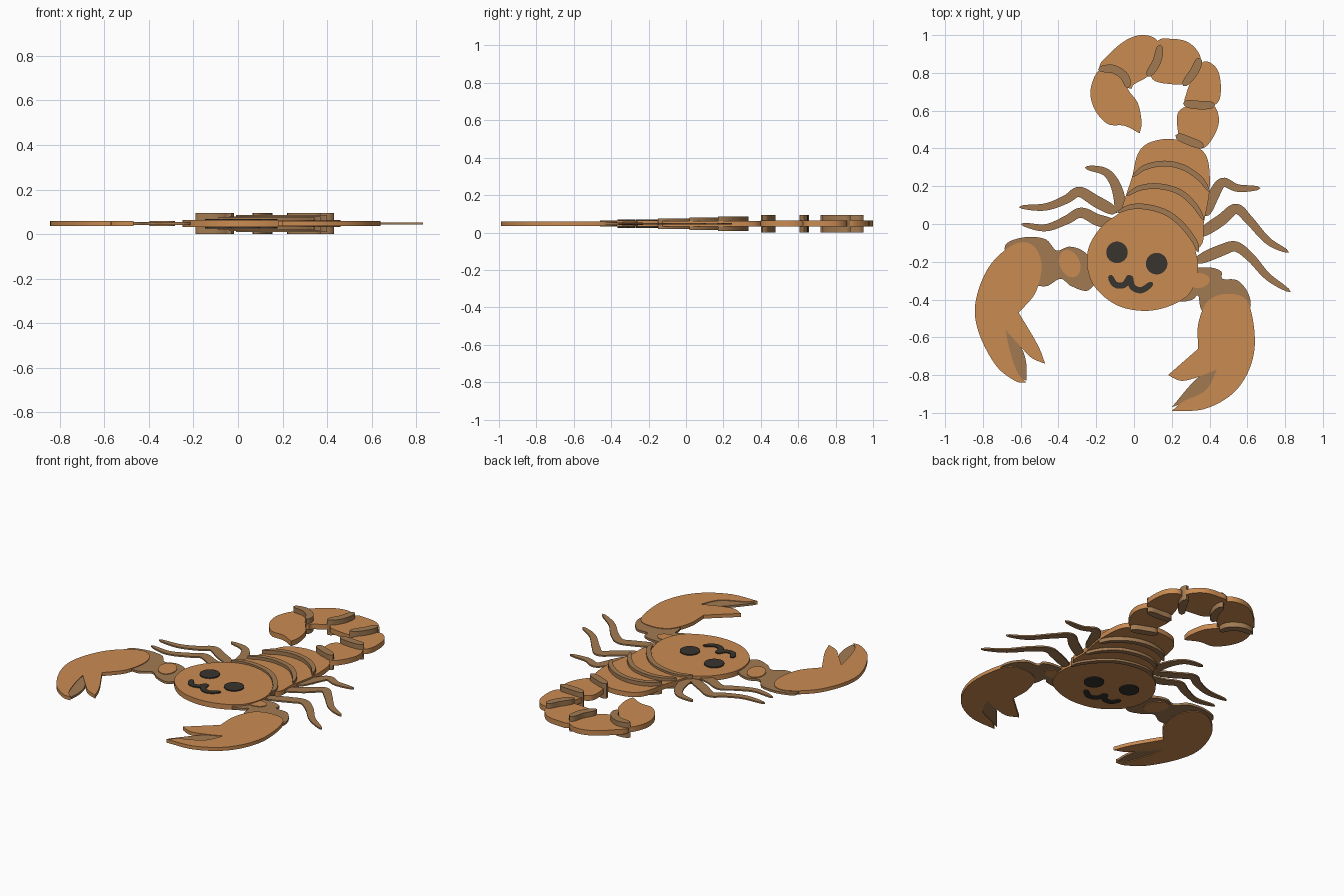
import bpy
import bmesh
import math
from mathutils import Vector

if "Cube" in bpy.data.objects:
    bpy.data.objects.remove(bpy.data.objects["Cube"], do_unlink=True)

UNIT = 0.01      # outlines are drawn in hundredths
MIDDLE = 0.047   # every plate is centred on this height


def make_material(name, red, green, blue):
    material = bpy.data.materials.new(name)
    material.use_nodes = True
    color = (red, green, blue, 1)
    material.diffuse_color = color
    material.node_tree.nodes["Principled BSDF"].inputs["Base Color"].default_value = color
    return material


tan = make_material("tan shell", 0.59, 0.26, 0.085)
brown = make_material("dull brown", 0.36, 0.195, 0.085)
black = make_material("dark face paint", 0.04, 0.033, 0.027)


def spline(points, closed=False, steps=8):
    """Smooth line through the points; an open line keeps its end points."""
    pts = [Vector(p) for p in points]
    count = len(pts)
    if closed:
        pick = lambda i: pts[i % count]
    else:
        ghosts = [2 * pts[0] - pts[1]] + pts + [2 * pts[-1] - pts[-2]]
        pick = lambda i: ghosts[i + 1]
    line = []
    for i in range(count if closed else count - 1):
        a, b, c, d = (pick(i + k) for k in (-1, 0, 1, 2))
        for step in range(steps):
            t = step / steps
            line.append(0.5 * (2 * b + (c - a) * t + (2 * a - 5 * b + 4 * c - d) * t ** 2
                               + (3 * b - a - 3 * c + d) * t ** 3))
    if not closed:
        line.append(pts[-1])
    return line


def plate(name, outline, thickness, material):
    """Flat slab with the given outline, centred on the middle height."""
    clean = []
    for point in outline:
        if not clean or (point - clean[-1]).length > 0.01:
            clean.append(point)
    if (clean[0] - clean[-1]).length < 0.01:
        clean.pop()
    bm = bmesh.new()
    base = MIDDLE - thickness / 2
    face = bm.faces.new([bm.verts.new((p.x * UNIT, p.y * UNIT, base)) for p in clean])
    extruded = bmesh.ops.extrude_face_region(bm, geom=[face], use_keep_orig=True)
    top = [g for g in extruded["geom"] if isinstance(g, bmesh.types.BMVert)]
    bmesh.ops.translate(bm, verts=top, vec=(0, 0, thickness))
    bmesh.ops.recalc_face_normals(bm, faces=bm.faces)
    mesh = bpy.data.meshes.new(name)
    bm.to_mesh(mesh)
    bm.free()
    mesh.materials.append(material)
    obj = bpy.data.objects.new(name, mesh)
    bpy.context.collection.objects.link(obj)
    bpy.ops.object.select_all(action="DESELECT")
    obj.select_set(True)
    bpy.context.view_layer.objects.active = obj
    bpy.ops.object.shade_smooth_by_angle(angle=math.radians(35))
    return obj


def blob(name, points, thickness, material=tan):
    """Slab with one smooth closed outline."""
    plate(name, spline(points, closed=True), thickness, material)


def cornered(name, runs, thickness, material=tan):
    """Slab whose outline is several smooth runs meeting at corners."""
    plate(name, [p for run in runs for p in spline(run)], thickness, material)


def stroke(name, path, start, end, power, thickness, material=brown):
    """Slab following a path; the power sets how blunt its ends are."""
    line = spline(path)
    left, right = [], []
    for i, point in enumerate(line):
        t = i / (len(line) - 1)
        along = (line[min(i + 1, len(line) - 1)] - line[max(i - 1, 0)]).normalized()
        width = (start + (end - start) * t) * math.sqrt(max(0, 1 - abs(2 * t - 1) ** power))
        side = Vector((-along.y, along.x)) * width / 2
        left.append(point + side)
        right.append(point - side)
    plate(name, left + right[::-1], thickness, material)


def oval(name, x, y, wide, tall, tilt, thickness, material):
    outline = []
    for i in range(40):
        a = math.tau * i / 40
        p = Vector((wide * math.cos(a), tall * math.sin(a)))
        outline.append(Vector((x + p.x * math.cos(tilt) - p.y * math.sin(tilt),
                               y + p.x * math.sin(tilt) + p.y * math.cos(tilt))))
    plate(name, outline, thickness, material)


SHELL, CLAW, ARM, LEG, FACE = 0.032, 0.022, 0.014, 0.009, 0.044

# Head and abdomen
blob("head", [(-25, -20), (-22, -8), (-12, 3), (4, 8), (18, 3), (30, -9), (34, -23),
              (30, -36), (20, -43), (6, -46), (-9, -43), (-21, -33)], SHELL)
blob("abdomen", [(-10, 0), (-7, 7), (-4, 16), (-1, 25), (2, 37), (8, 43), (20, 45), (33, 41),
                 (39, 34), (40, 18), (37, 1), (34, -13), (10, -20)], SHELL - 0.002)

# Ridges across the abdomen, each taller than the one before
ridges = [
    [(-9, 6), (-2, 9), (7, 9), (17, 6), (25, 0), (32, -9), (34, -15)],
    [(-4, 15), (3, 19), (13, 20), (24, 17), (32, 10), (37, 2)],
    [(-1, 25), (6, 30), (16, 32), (26, 30), (35, 24), (40, 17)],
]
for i, path in enumerate(ridges):
    stroke(f"abdomen_ridge_{i}", path, 3, 3, 4, 0.055 + i * 0.011)

# Tail segments
segments = [
    [(23, 51), (24, 60), (34, 64), (42, 63), (45, 55), (42, 46), (36, 40), (26, 43)],
    [(27, 63), (28, 70), (31, 77), (37, 86), (44, 82), (46, 72), (44, 64), (35, 61)],
    [(12, 96), (20, 98), (29, 96), (35, 89), (34, 81), (29, 75), (20, 74), (9, 78)],
    [(-18, 82), (-12, 91), (-3, 98), (6, 100), (13, 96), (12, 84), (7, 78), (0, 74), (-3, 72)],
]
for i, points in enumerate(segments):
    blob(f"tail_segment_{i}", points, SHELL)
cornered("stinger", [[(3, 48), (-5, 52), (-14, 53), (-21, 61), (-23, 71), (-19, 81), (-12, 83),
                      (-6, 79), (-3, 71), (2, 64), (4, 54), (3, 48)]], SHELL)

# Tall joints between the tail segments
joints = [
    [(22, 47), (29, 44), (37, 41)],
    [(26, 64), (34, 63), (43, 63)],
    [(35, 88), (32, 81), (26, 73)],
    [(14, 95), (12, 86), (7, 78)],
    [(-19, 82), (-11, 82), (-5, 78), (-3, 72)],
]
for i, path in enumerate(joints):
    stroke(f"tail_joint_{i}", path, 4.5, 4.5, 4, MIDDLE * 2)

# Legs, drawn from tip to body
legs = {
    "right_back_leg": [(-26, 30), (-16, 28), (-11, 23), (-8, 15), (-7, 6)],
    "right_middle_leg": [(-61, 9), (-47, 9), (-36, 13), (-29, 17), (-20, 12), (-9, 6)],
    "right_front_leg": [(-60, 0), (-47, -2), (-36, 2), (-28, 6), (-19, 2), (-10, 0)],
    "left_back_leg": [(67, 19), (55, 19), (47, 22), (42, 15), (37, 4)],
    "left_middle_leg": [(82, -15), (71, -9), (61, 2), (54, 8), (46, 2), (34, -6)],
    "left_front_leg": [(83, -36), (71, -28), (62, -18), (54, -12), (46, -14), (32, -20)],
}
for name, path in legs.items():
    stroke(name, path, 3, 7, 8, LEG)

# Arms with their light elbow spots
blob("right_arm", [(-68, -11), (-58, -7), (-47, -8), (-41, -14), (-34, -12), (-26, -15),
                   (-18, -25), (-24, -35), (-33, -33), (-39, -29), (-47, -33), (-58, -30),
                   (-66, -20)], ARM, brown)
blob("left_arm", [(20, -38), (25, -41), (31, -40), (34, -38), (36, -46), (45, -55), (60, -47),
                  (61, -38), (55, -30), (47, -29), (46, -25), (39, -23), (25, -25)], ARM, brown)
oval("right_elbow_spot", -34, -21, 5.3, 7.5, 0.4, CLAW, tan)
oval("left_elbow_spot", 34, -30, 6, 4, 0.1, CLAW, tan)

# Claws, with a thin brown web inside each pincer
cornered("right_claw", [
    [(-61, -47), (-52, -36), (-49, -21), (-54, -11), (-64, -11), (-77, -23), (-84, -42),
     (-82, -58), (-73, -75), (-63, -83), (-57, -84)],
    [(-57, -84), (-62, -78), (-66, -66), (-68, -56)],
    [(-68, -56), (-60, -65), (-54, -71), (-47, -74)],
    [(-47, -74), (-51, -64), (-61, -47)]], CLAW)
cornered("right_claw_web", [
    [(-69, -55), (-60, -65), (-57, -74), (-57, -83)],
    [(-57, -83), (-63, -79), (-70, -66), (-69, -55)]], ARM, brown)
cornered("left_claw", [
    [(34, -66), (34, -53), (39, -41), (49, -37), (60, -41), (64, -61), (61, -77), (52, -90),
     (37, -98), (20, -99)],
    [(20, -99), (26, -94), (38, -88), (44, -77)],
    [(44, -77), (34, -81), (25, -83), (18, -80)],
    [(18, -80), (26, -73), (34, -66)]], CLAW)
cornered("left_claw_web", [
    [(44, -77), (40, -78), (32, -83), (20, -97)],
    [(20, -97), (38, -90), (45, -85), (44, -77)]], ARM, brown)

# Face, showing on both sides of the head
oval("right_eye", -9, -15, 5.7, 5.7, 0, FACE, black)
oval("left_eye", 12, -21, 5.7, 5.7, 0, FACE, black)
stroke("mouth_right", [(-13, -27), (-10, -32), (-5, -32), (-2, -27)], 3.3, 3.3, 8, FACE, black)
stroke("mouth_left", [(-2, -27), (-1, -33), (4, -35), (10, -31)], 3.3, 3.3, 8, FACE, black)
